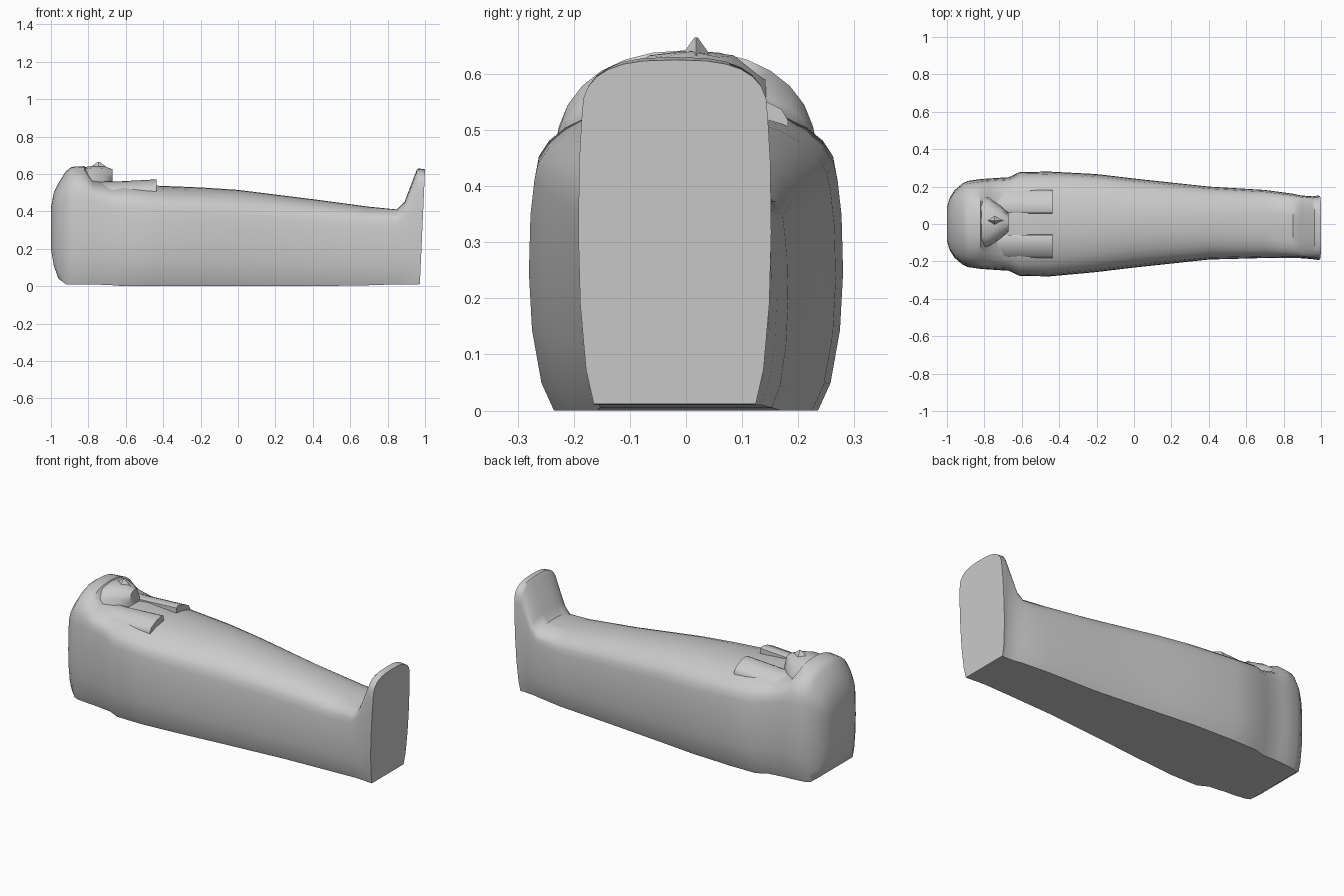
import bpy
import bmesh
import math

cube = bpy.data.objects.get("Cube")
if cube:
    bpy.data.objects.remove(cube, do_unlink=True)

stone = bpy.data.materials.new("grey_stone")
stone.use_nodes = True
stone.diffuse_color = (0.6, 0.6, 0.6, 1)
stone.node_tree.nodes["Principled BSDF"].inputs["Base Color"].default_value = stone.diffuse_color


def finish(name, bm, angle=40):
    bmesh.ops.recalc_face_normals(bm, faces=bm.faces)
    mesh = bpy.data.meshes.new(name)
    bm.to_mesh(mesh)
    bm.free()
    mesh.materials.append(stone)
    obj = bpy.data.objects.new(name, mesh)
    bpy.context.collection.objects.link(obj)
    bpy.ops.object.select_all(action="DESELECT")
    obj.select_set(True)
    bpy.context.view_layer.objects.active = obj
    bpy.ops.object.shade_smooth_by_angle(angle=math.radians(angle))
    return obj


def loft(bm, rings):
    """Skin closed point rings and cap both ends."""
    loops = [[bm.verts.new(p) for p in ring] for ring in rings]
    for a, b in zip(loops, loops[1:]):
        for i in range(len(a)):
            j = (i + 1) % len(a)
            bm.faces.new((a[i], a[j], b[j], b[i]))
    bm.faces.new(loops[0])
    bm.faces.new(loops[-1])


def section(x, yc, w, zb, zs, zt, power, lean=0):
    """Bulging walls from zb to zs, then a superellipse crown up to zt."""
    half = [(w * f, zb + (zs - zb) * t)
            for f, t in ((0.84, 0), (0.92, 0.12), (0.98, 0.35), (1, 0.6), (0.99, 0.85))]
    steps = 7
    for i in range(steps):
        a = math.pi / 2 * i / steps
        half.append((0.965 * w * math.cos(a) ** (2 / power),
                     zs + (zt - zs) * math.sin(a) ** (2 / power)))
    ring = half + [(0, zt)] + [(-y, z) for y, z in reversed(half)]
    return [(x + lean * (z - zt), yc + y, z) for y, z in ring]


# Coffin body: x, centre, half width, bottom, shoulder, top, crown power
stations = [
    (-1.0, 0, 0.09, 0.2, 0.36, 0.42, 2),
    (-0.985, 0, 0.14, 0.11, 0.4, 0.5, 2),
    (-0.96, 0, 0.18, 0.04, 0.43, 0.55, 2),
    (-0.92, 0, 0.215, 0.01, 0.45, 0.615, 2),
    (-0.89, 0, 0.23, 0.01, 0.46, 0.638, 2.2),
    (-0.82, 0, 0.24, 0.01, 0.46, 0.642, 2.2),
    (-0.78, 0, 0.243, 0.01, 0.46, 0.575, 2.3),
    (-0.67, 0, 0.25, 0.005, 0.43, 0.545, 2.3),
    (-0.61, 0, 0.278, 0, 0.42, 0.55, 2.2),
    (-0.45, 0, 0.28, 0, 0.41, 0.538, 2.1),
    (-0.2, 0.005, 0.262, 0, 0.39, 0.528, 2.1),
    (0, 0.005, 0.238, 0, 0.375, 0.515, 2.1),
    (0.4, 0.005, 0.195, 0, 0.34, 0.465, 2.2),
    (0.7, 0, 0.182, 0.005, 0.32, 0.425, 2.4),
    (0.85, -0.01, 0.172, 0.01, 0.33, 0.41, 2.6),
    (0.89, -0.015, 0.168, 0.01, 0.37, 0.45, 2.8),
    (0.955, -0.02, 0.168, 0.01, 0.51, 0.62, 2.8),
    (0.965, -0.02, 0.17, 0.01, 0.52, 0.63, 2.8),
]
bm = bmesh.new()
rings = [section(*s) for s in stations]
rings.append(section(1.0, -0.02, 0.172, 0.012, 0.52, 0.625, 2.8, lean=0.045))
loft(bm, rings)
finish("coffin_body", bm, 50)

# Face: a wedge tapering from the brow to the chin
bm = bmesh.new()
face = []
for x, w, top in ((-0.86, 0.15, 0.63), (-0.78, 0.125, 0.643),
                  (-0.71, 0.08, 0.64), (-0.67, 0.045, 0.625)):
    face.append([(x, 0.01 + y * w, z) for y, z in (
        (-1.15, 0.5), (-1, top - 0.05), (-0.6, top - 0.01), (0, top),
        (0.6, top - 0.01), (1, top - 0.05), (1.15, 0.5))])
loft(bm, face)
finish("face", bm, 50)

# Nose: a small ridge
bm = bmesh.new()
bmesh.ops.create_cone(bm, cap_ends=True, segments=4, radius1=0.045, radius2=0.004, depth=0.04)
bmesh.ops.scale(bm, vec=(1.3, 0.7, 1), verts=bm.verts)
bmesh.ops.translate(bm, vec=(-0.745, 0.018, 0.645), verts=bm.verts)
finish("nose", bm)

# Headdress flaps lying on the chest
for side, name in ((1, "left_flap"), (-1, "right_flap")):
    bm = bmesh.new()
    flap = []
    for x, rise in ((-0.78, 0.0), (-0.66, 0.0), (-0.435, 0.012)):
        flap.append([(x, side * y, z + rise) for y, z in (
            (0.055, 0.48), (0.058, 0.552), (0.075, 0.559), (0.12, 0.55),
            (0.17, 0.525), (0.182, 0.505), (0.182, 0.45))])
    loft(bm, flap)
    finish(name, bm)
